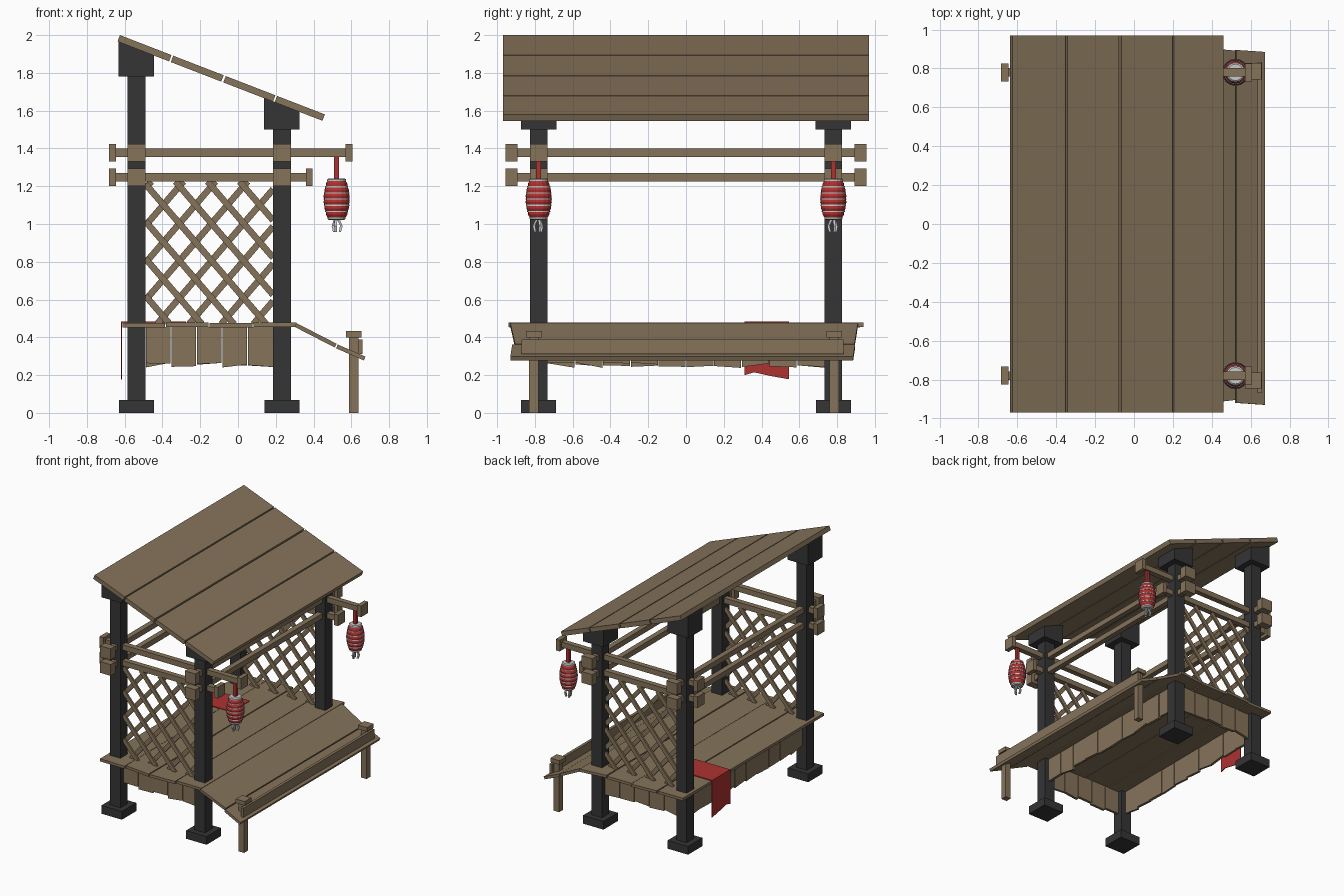
import bpy, bmesh, math, random
from mathutils import Vector

if "Cube" in bpy.data.objects:
    bpy.data.objects.remove(bpy.data.objects["Cube"])

random.seed(4)


def material(name, rgb):
    m = bpy.data.materials.new(name)
    m.diffuse_color = (*rgb, 1)
    m.use_nodes = True
    m.node_tree.nodes["Principled BSDF"].inputs["Base Color"].default_value = m.diffuse_color
    return m


WOOD = material("wood", (0.235, 0.172, 0.102))
DARK = material("dark_wood", (0.035, 0.035, 0.037))
RED = material("red", (0.42, 0.032, 0.03))


def finish(name, bm, mat):
    bmesh.ops.recalc_face_normals(bm, faces=bm.faces)
    me = bpy.data.meshes.new(name)
    bm.to_mesh(me)
    bm.free()
    if mat:
        me.materials.append(mat)
    ob = bpy.data.objects.new(name, me)
    bpy.context.collection.objects.link(ob)
    return ob


def solids(name, mat, hexas):
    """One object from a list of eight-cornered solids (bottom ring + top ring)."""
    bm = bmesh.new()
    for pts in hexas:
        v = [bm.verts.new(p) for p in pts]
        for f in ((0, 1, 2, 3), (4, 5, 6, 7), (0, 1, 5, 4), (1, 2, 6, 5), (2, 3, 7, 6), (3, 0, 4, 7)):
            bm.faces.new([v[i] for i in f])
    return finish(name, bm, mat)


def box(x0, x1, y0, y1, z0, z1):
    return [(x, y, z) for z in (z0, z1) for x, y in ((x0, y0), (x1, y0), (x1, y1), (x0, y1))]


def plank(a, b, t, ya, yb):
    """Board along y whose top runs in xz from a to b, with y ends for each edge."""
    n = Vector((b[0] - a[0], b[1] - a[1])).normalized() * t
    ring = lambda dx, dz: [(a[0] + dx, ya[0], a[1] + dz), (b[0] + dx, yb[0], b[1] + dz),
                           (b[0] + dx, yb[1], b[1] + dz), (a[0] + dx, ya[1], a[1] + dz)]
    return ring(n.y, -n.x) + ring(0, 0)


def lathe(name, mat, profile, x, y, seg=16):
    bm = bmesh.new()
    rings = [[bm.verts.new((x + r * math.cos(k * math.tau / seg), y + r * math.sin(k * math.tau / seg), z))
              for k in range(seg)] for r, z in profile]
    for p, q in zip(rings, rings[1:]):
        for k in range(seg):
            j = (k + 1) % seg
            bm.faces.new((p[k], p[j], q[j], q[k]))
    bm.faces.new(rings[0])
    bm.faces.new(rings[-1])
    return finish(name, bm, mat)


LX, RX, PY = -0.5375, 0.2325, 0.78     # post centres
SLOPE = (1.58 - 2.0) / (0.46 + 0.625)


def roof_z(x):
    return 2.0 + SLOPE * (x + 0.625)


# Posts, feet and sloped capitals
posts, feet, caps = [], [], []
for x, z in ((LX, 1.78), (RX, 1.5)):
    for y in (-PY, PY):
        posts.append(box(x - 0.047, x + 0.047, y - 0.047, y + 0.047, 0.06, z + 0.02))
        feet.append(box(x - 0.093, x + 0.093, y - 0.093, y + 0.093, 0, 0.068))
        c = box(x - 0.094, x + 0.094, y - 0.094, y + 0.094, z, z)
        caps.append(c[:4] + [(px, py, roof_z(px) - 0.036) for px, py, _ in c[4:]])
solids("posts", DARK, posts)
solids("post_feet", DARK, feet)
solids("post_capitals", DARK, caps)

# Roof planks
edges = ((-0.625, -0.352), (-0.343, -0.076), (-0.065, 0.198), (0.207, 0.46))
solids("roof_planks", WOOD, [plank((a, roof_z(a)), (b, roof_z(b)), 0.036, (-0.97, 0.97), (-0.97, 0.97))
                             for a, b in edges])

# Cross beams with end blocks
beams, blocks = [], []
for z, xe in ((1.378, 0.606), (1.248, 0.395)):
    for y in (-PY, PY):
        beams.append(box(-0.67, xe - 0.01, y - 0.022, y + 0.022, z - 0.022, z + 0.022))
        for a, b in ((-0.683, -0.645), (xe - 0.036, xe)):
            blocks.append(box(a, b, y - 0.046, y + 0.046, z - 0.046, z + 0.046))
    for x in (LX, RX):
        beams.append(box(x - 0.022, x + 0.022, -0.94, 0.94, z - 0.022, z + 0.022))
        for a, b in ((-0.955, -0.893), (0.893, 0.955)):
            blocks.append(box(x - 0.048, x + 0.048, a, b, z - 0.046, z + 0.046))
solids("cross_beams", WOOD, beams)
solids("beam_end_blocks", WOOD, blocks)

# Lattice screens: two crossing layers of strips clipped to the panel
X0, X1, Z0, Z1, W = -0.49, 0.186, 0.47, 1.225, 0.017
for label, y in (("front", -PY), ("back", PY)):
    strips = []
    for s in (-1, 1):
        m, y0 = 1.16 * s, y + s * 0.007
        for k in range(-9, 10):
            xc = -0.31 + 0.17 * k
            lo, hi = sorted((xc + (Z0 - 1.2) / m, xc + (Z1 - 1.2) / m))
            lo, hi = max(lo, X0), min(hi, X1)
            if hi - lo < 0.03:
                continue
            a, b = [Vector((x, 0, 1.2 + m * (x - xc))) for x in (lo, hi)]
            d = (b - a).normalized()
            n = Vector((-d.z, 0, d.x)) * W
            ring = [a - n, b - n, b + n, a + n]
            strips.append([p + Vector((0, y0 + o, 0)) for o in (-0.007, 0.007) for p in ring])
    solids(label + "_lattice", WOOD, strips)

# Deck planks and the two sloping front planks
xs = ((-0.612, -0.386), (-0.380, -0.156), (-0.150, 0.076), (0.083, 0.31))
deck = []
for i, (a, b) in enumerate(xs):
    e = [0.93 + random.uniform(-0.018, 0.012) for _ in range(4)]
    z = 0.475 + (0.003 if i % 2 else 0)
    deck.append(plank((a, z), (b, z), 0.022, (-e[0], e[1]), (-e[2], e[3])))
deck.append(plank((0.31, 0.475), (0.522, 0.366), 0.022, (-0.93, 0.91), (-0.905, 0.892)))
deck.append(plank((0.528, 0.362), (0.675, 0.298), 0.022, (-0.92, 0.895), (-0.93, 0.885)))
solids("deck_planks", WOOD, deck)

# Ragged skirt boards under the deck on all four sides
skirt = []


def skirt_row(along_x, fixed, start, end, count):
    w = (end - start) / count
    for i in range(count):
        a, b = start + i * w + 0.002, start + (i + 1) * w - 0.002
        za, zb = (random.uniform(0.238, 0.268) for _ in range(2))
        t = 0.01 + random.uniform(-0.002, 0.002)
        pts = box(a, b, fixed - t, fixed + t, 0, 0.456)
        pts = [(u, v, z or (za if u == a else zb)) for u, v, z in pts]
        skirt.append(pts if along_x else [(v, u, z) for u, v, z in pts])


for y in (-PY, PY):
    skirt_row(True, y, -0.49, 0.186, 5)
for x in (LX, RX):
    skirt_row(False, x, -0.735, 0.735, 10)
solids("skirt_boards", WOOD, skirt)

# Low front rail with its two short posts
rail = [box(0.635, 0.658, -0.87, 0.833, 0.312, 0.388)]
for y in (-0.805, 0.785):
    rail.append(box(0.587, 0.637, y - 0.025, y + 0.025, 0, 0.405))
    rail.append(box(0.572, 0.655, y - 0.042, y + 0.042, 0.4, 0.433))
solids("front_rail", WOOD, rail)

# Red cloth draped over the left edge
cloth = [box(-0.619, -0.275, 0.31, 0.545, 0.476, 0.483)]
for (ya, za), (yb, zb) in (((0.31, 0.2), (0.36, 0.215)), ((0.36, 0.215), (0.45, 0.195)), ((0.45, 0.195), (0.545, 0.178))):
    h = box(-0.62, -0.614, ya, yb, 0, 0.483)
    cloth.append([(x, y, z or (za if y == ya else zb)) for x, y, z in h])
solids("draped_cloth", RED, cloth)

# Hanging lanterns: cord, paper body, ribs, caps and tassels
for label, y in (("front", -PY), ("back", PY)):
    x = 0.522
    solids(label + "_lantern_cord", RED, [box(x - 0.013, x + 0.013, y - 0.013, y + 0.013, 1.235, 1.36)])
    radius = lambda z: 0.07 - 0.019 * (abs(z - 1.132) / 0.098) ** 2
    body = []
    for i in range(13):
        z = 1.034 + i * 0.196 / 12
        body.append((radius(z) - (0.004 if i % 2 == 0 else 0), z))
    lathe(label + "_lantern_body", RED, body, x, y)
    for i in range(2, 11, 2):
        z = 1.034 + i * 0.196 / 12
        r = radius(z)
        lathe(label + "_lantern_rib", None, [(r - 0.008, z - 0.003), (r, z - 0.003), (r, z + 0.003), (r - 0.008, z + 0.003)], x, y)
    lathe(label + "_lantern_top", None, [(0.05, 1.227), (0.05, 1.236), (0.042, 1.242)], x, y)
    lathe(label + "_lantern_bottom", None, [(0.038, 1.02), (0.048, 1.027), (0.048, 1.037)], x, y)
    tassels = []
    for k in range(3):
        c, s = math.cos(k * 2.1 + 0.3), math.sin(k * 2.1 + 0.3)
        nodes = ((0.012, 1.022), (0.026, 0.99), (0.018, 0.957))
        for (ra, za), (rb, zb) in zip(nodes, nodes[1:]):
            lo = box(x + rb * c - 0.006, x + rb * c + 0.006, y + rb * s - 0.006, y + rb * s + 0.006, zb, zb)[:4]
            hi = box(x + ra * c - 0.007, x + ra * c + 0.007, y + ra * s - 0.007, y + ra * s + 0.007, za, za)[:4]
            tassels.append(lo + hi)
    solids(label + "_lantern_tassels", None, tassels)
